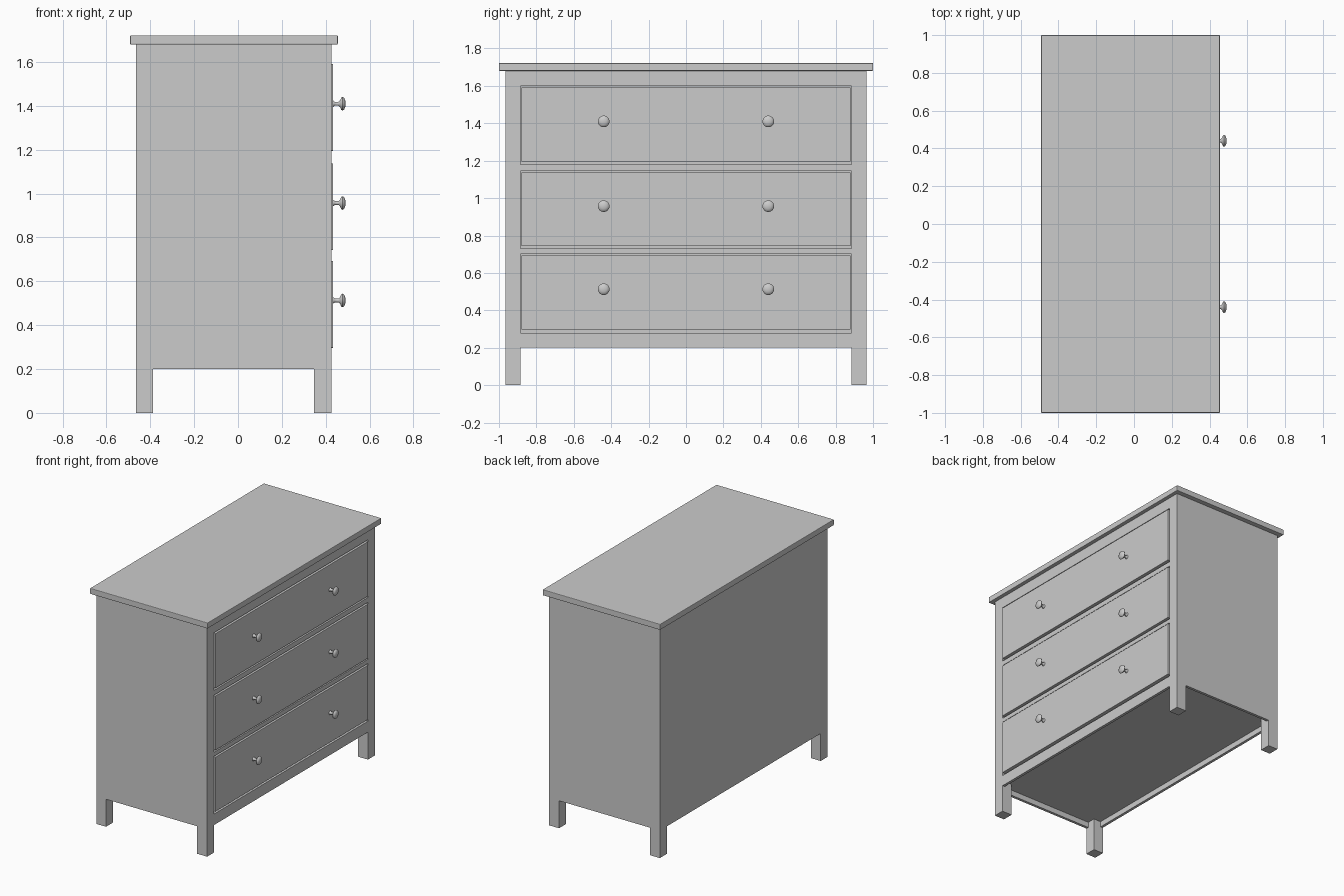
import bpy, bmesh, math
from mathutils import Matrix

if "Cube" in bpy.data.objects:
    bpy.data.objects.remove(bpy.data.objects["Cube"])


def box(name, x, y, z, bevel=0.0):
    """Box spanning the (min, max) ranges x, y, z."""
    bm = bmesh.new()
    bmesh.ops.create_cube(bm, size=1)
    for v in bm.verts:
        for i, (lo, hi) in enumerate((x, y, z)):
            v.co[i] = lo if v.co[i] < 0 else hi
    me = bpy.data.meshes.new(name)
    bm.to_mesh(me)
    bm.free()
    ob = bpy.data.objects.new(name, me)
    bpy.context.collection.objects.link(ob)
    if bevel:
        mod = ob.modifiers.new("soft_edges", 'BEVEL')
        mod.width, mod.segments = bevel, 2
    return ob


def activate(ob):
    bpy.ops.object.select_all(action='DESELECT')
    ob.select_set(True)
    bpy.context.view_layer.objects.active = ob


def cut(ob, x, y, z):
    """Remove a box-shaped volume from ob."""
    cutter = box("cutter", x, y, z)
    cutter.hide_render = True
    mod = ob.modifiers.new("cut", 'BOOLEAN')
    mod.operation, mod.solver, mod.object = 'DIFFERENCE', 'EXACT', cutter
    activate(ob)
    bpy.ops.object.modifier_apply(modifier=mod.name)
    bpy.data.objects.remove(cutter)


def knob(name, x, y, z):
    """Turned knob whose axis points along +x."""
    profile = [(0, -0.005), (0.014, -0.005), (0.014, 0.002), (0.009, 0.008),
               (0.009, 0.026), (0.016, 0.033), (0.028, 0.038),
               (0.031, 0.044), (0.027, 0.051), (0.015, 0.056), (0, 0.058)]
    bm = bmesh.new()
    vs = [bm.verts.new((h, r, 0)) for r, h in profile]
    es = [bm.edges.new(p) for p in zip(vs, vs[1:])]
    bmesh.ops.spin(bm, geom=vs + es, cent=(0, 0, 0), axis=(1, 0, 0),
                   angle=2 * math.pi, steps=24, use_merge=True)
    bmesh.ops.remove_doubles(bm, verts=bm.verts, dist=1e-5)
    bmesh.ops.recalc_face_normals(bm, faces=bm.faces)
    bmesh.ops.transform(bm, matrix=Matrix.Translation((x, y, z)), verts=bm.verts)
    me = bpy.data.meshes.new(name)
    bm.to_mesh(me)
    bm.free()
    ob = bpy.data.objects.new(name, me)
    bpy.context.collection.objects.link(ob)
    activate(ob)
    bpy.ops.object.shade_smooth_by_angle(angle=math.radians(50))


# Main dimensions: body depth (x), half width (y), inner leg faces
BACK, FRONT, SIDE = -0.465, 0.427, 0.965
LEG_B, LEG_F, LEG_Y = -0.387, 0.347, 0.885

# Carcass with four legs, left by two crossing cuts under the body
carcass = box("carcass", (BACK, FRONT), (-SIDE, SIDE), (0, 1.68))
cut(carcass, (LEG_B, LEG_F), (-1.2, 1.2), (-0.1, 0.2))
cut(carcass, (-1, 1), (-LEG_Y, LEG_Y), (-0.1, 0.2))

# Shallow recess of the underside behind the rails
cut(carcass, (LEG_B, LEG_F), (-SIDE + 0.02, SIDE - 0.02), (0.1, 0.24))
cut(carcass, (BACK + 0.02, FRONT - 0.02), (-LEG_Y, LEG_Y), (0.1, 0.24))

# Top board
box("top_board", (-0.492, 0.455), (-1, 1), (1.68, 1.722), bevel=0.004)

# Drawers: (opening bottom, opening top, front bottom, front top, knob height)
rows = [("bottom", 0.28, 0.70, 0.297, 0.693, 0.513),
        ("middle", 0.73, 1.145, 0.743, 1.138, 0.957),
        ("top", 1.18, 1.60, 1.195, 1.592, 1.41)]
for row, z0, z1, f0, f1, kz in rows:
    cut(carcass, (BACK + 0.03, 0.6), (-LEG_Y, LEG_Y), (z0, z1))
    n = row + "_drawer"
    box(n + "_front", (0.405, 0.434), (-0.879, 0.879), (f0, f1), bevel=0.002)
    # Tray behind the drawer front
    box(n + "_base", (-0.40, 0.405), (-0.85, 0.85), (f0 + 0.01, f0 + 0.025))
    box(n + "_back", (-0.42, -0.40), (-0.87, 0.87), (f0 + 0.01, f1 - 0.03))
    for s, label in ((-1, "left"), (1, "right")):
        ys = sorted((s * 0.85, s * 0.87))
        box(n + "_" + label + "_wall", (-0.40, 0.405), ys, (f0 + 0.01, f1 - 0.03))
        knob(n + "_" + label + "_knob", 0.433, s * 0.44, kz)
